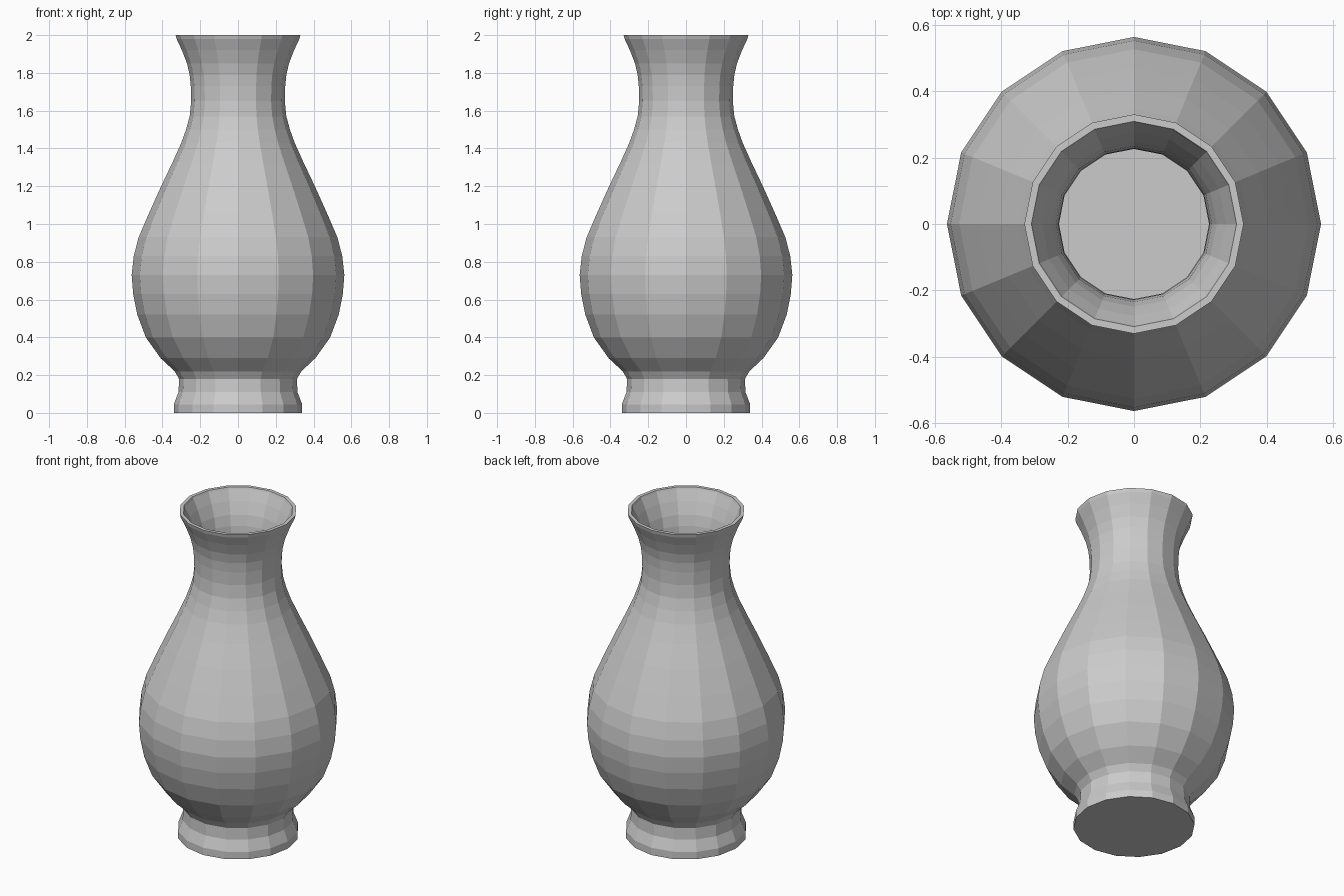
import bpy, bmesh, math

if "Cube" in bpy.data.objects:
    bpy.data.objects.remove(bpy.data.objects["Cube"])

SIDES = 16
WALL = 0.022

# Outer profile (radius, height), foot to lip
outer = [(0.34, 0), (0.34, 0.045), (0.315, 0.11), (0.312, 0.18), (0.335, 0.22),
         (0.41, 0.29), (0.488, 0.40), (0.533, 0.52), (0.555, 0.63), (0.563, 0.73),
         (0.552, 0.83), (0.526, 0.93), (0.47, 1.06), (0.407, 1.20), (0.345, 1.33),
         (0.30, 1.43), (0.275, 1.50), (0.256, 1.57), (0.248, 1.65), (0.25, 1.73),
         (0.256, 1.79), (0.27, 1.85), (0.297, 1.92), (0.325, 1.98), (0.33, 2.0)]


def inset(points, i):
    """Move a profile point inwards along its normal by the wall thickness."""
    (r0, z0), (r1, z1) = points[i - 1], points[i + 1]
    length = math.hypot(r1 - r0, z1 - z0)
    r, z = points[i]
    return (r - WALL * (z1 - z0) / length, z + WALL * (r1 - r0) / length)


# Closed section: outside up to the lip, then back down the inside to the floor
inner = [(0.318, 0.02)] + [inset(outer, i) for i in range(1, len(outer) - 1)] + [(0.309, 2.0)]
profile = outer + inner[::-1]

bm = bmesh.new()
rings = []
for r, z in profile:
    rings.append([bm.verts.new((r * math.cos(2 * math.pi * k / SIDES),
                                r * math.sin(2 * math.pi * k / SIDES), z))
                  for k in range(SIDES)])
for a, b in zip(rings, rings[1:]):
    for k in range(SIDES):
        n = (k + 1) % SIDES
        bm.faces.new((a[k], a[n], b[n], b[k]))
# Base underneath and floor inside
bm.faces.new(rings[0][::-1])
bm.faces.new(rings[-1])
bmesh.ops.recalc_face_normals(bm, faces=bm.faces)

mesh = bpy.data.meshes.new("vase")
bm.to_mesh(mesh)
bm.free()

grey = bpy.data.materials.new("light_grey")
grey.diffuse_color = (0.6, 0.6, 0.6, 1)
grey.use_nodes = True
grey.node_tree.nodes["Principled BSDF"].inputs["Base Color"].default_value = grey.diffuse_color
mesh.materials.append(grey)
vase = bpy.data.objects.new("vase", mesh)
bpy.context.collection.objects.link(vase)
